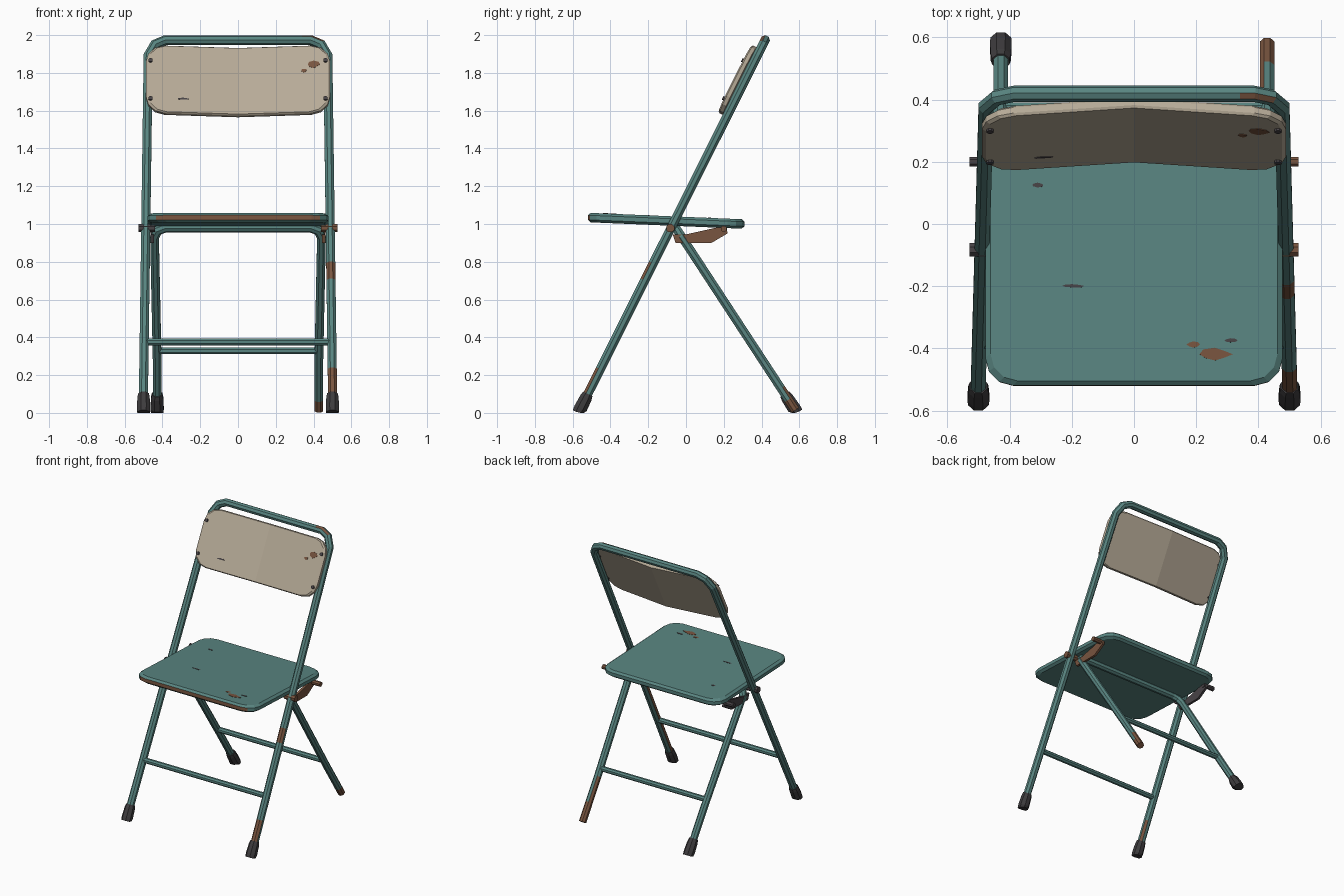
import bpy, bmesh, math, random
from mathutils import Vector, Matrix

random.seed(4)
if "Cube" in bpy.data.objects:
    bpy.data.objects.remove(bpy.data.objects["Cube"])


def material(name, rgb):
    m = bpy.data.materials.new(name)
    m.use_nodes = True
    color = (*rgb, 1)
    m.diffuse_color = color
    bsdf = m.node_tree.nodes["Principled BSDF"]
    bsdf.inputs["Base Color"].default_value = color
    bsdf.inputs["Roughness"].default_value = 0.7
    return m


TEAL = material("teal paint", (0.10, 0.235, 0.22))
CREAM = material("cream board", (0.47, 0.405, 0.31))
RUST = material("rust", (0.19, 0.09, 0.05))
RUBBER = material("dark rubber", (0.048, 0.045, 0.048))
IRON = material("bare iron", (0.065, 0.057, 0.062))


def finish(name, bm, mats, rule=None):
    bmesh.ops.recalc_face_normals(bm, faces=bm.faces)
    for f in bm.faces:
        if rule and rule(f.calc_center_median(), f.normal):
            f.material_index = 1
    mesh = bpy.data.meshes.new(name)
    bm.to_mesh(mesh)
    bm.free()
    for m in mats:
        mesh.materials.append(m)
    obj = bpy.data.objects.new(name, mesh)
    bpy.context.collection.objects.link(obj)
    return obj


def loft(bm, rings):
    n = len(rings[0])
    for a, b in zip(rings, rings[1:]):
        for i in range(n):
            j = (i + 1) % n
            bm.faces.new((a[i], a[j], b[j], b[i]))
    bm.faces.new(rings[0])
    bm.faces.new(rings[-1])


def tube(name, path, radii, side, mats, rule=None, sides=8):
    """Sweep a polygon along a path; side is a vector across the path."""
    pts = [Vector(p) for p in path]
    if not isinstance(radii, (list, tuple)):
        radii = [radii] * len(pts)
    bm, rings = bmesh.new(), []
    for i, p in enumerate(pts):
        into = (p - pts[max(i - 1, 0)]).normalized()
        out = (pts[min(i + 1, len(pts) - 1)] - p).normalized()
        t = (into + out).normalized()
        b = t.cross(Vector(side)).normalized()
        n = b.cross(t)
        miter = 1 / max(t.dot(into), t.dot(out))
        ring = []
        for k in range(sides):
            a = 2 * math.pi * (k + 0.5) / sides
            v = p + (n * math.cos(a) + b * math.sin(a) * miter) * radii[i]
            v.z = max(v.z, 0)
            ring.append(bm.verts.new(v))
        rings.append(ring)
    loft(bm, rings)
    return finish(name, bm, mats, rule)


def plate(name, outline, layers, matrix, mats, rule=None, bend=None, fold=False):
    """Stack scaled copies of an outline; layers are (scale, height)."""
    bm = bmesh.new()
    loft(bm, [[bm.verts.new((x * s, y * s, h)) for x, y in outline] for s, h in layers])
    if fold:
        bmesh.ops.bisect_plane(bm, geom=bm.verts[:] + bm.edges[:] + bm.faces[:],
                               plane_co=(0, 0, 0), plane_no=(1, 0, 0))
    for v in bm.verts:
        if bend:
            v.co.z += bend(v.co.x)
    bm.transform(matrix)
    return finish(name, bm, mats, rule)


def rounded(hx, hy, r, steps=3):
    pts = []
    for q, (sx, sy) in enumerate(((1, 1), (-1, 1), (-1, -1), (1, -1))):
        for k in range(steps + 1):
            a = (q + k / steps) * math.pi / 2
            pts.append((sx * (hx - r) + r * math.cos(a), sy * (hy - r) + r * math.sin(a)))
    return pts


def blob(x, y, w, h):
    pts = []
    for k in range(8):
        a, s = k * math.pi / 4, random.uniform(0.7, 1.1)
        pts.append((x + w / 2 * s * math.cos(a), y + h / 2 * s * math.sin(a)))
    return pts


# Main frame: front legs and back hoop in one leaning tube
def lean(x, z):
    return Vector((x, -0.57 + 0.501 * z, z))


def leg_x(z):
    return 0.502 - 0.014 * z


half = [lean(leg_x(z), z) for z in (0.02, 0.23, 0.7, 0.79, 0.96, 1.89)]
half += [lean(0.44, 1.95), lean(0.385, 1.973), lean(0.34, 1.973)]
mirror = Matrix.Scale(-1, 3, (1, 0, 0))


def frame_rust(c, n):
    if c.x < 0:
        return c.z < 0.2 and n.y > 0.5 and n.x > 0.1
    if c.z > 1.94:
        return c.x > 0.35 and n.z > 0.6 and n.y < 0.1
    return ((c.z < 0.23 and n.y < -0.1) or (c.z < 0.96 and n.x < -0.9)
            or (0.7 < c.z < 0.79 and n.y < -0.5))


across = Vector((0, -0.894, 0.448))
tube("main_frame", half + [mirror @ p for p in reversed(half)], 0.026, across,
     [TEAL, RUST], frame_rust)

# Rear leg hoop, hinged under the seat
def rear(x, z):
    return Vector((x, 0.588 - 0.655 * z, z))


rear_half = [rear(0.428, z) for z in (0.014, 0.07, 0.13, 0.28)]
rear_half += [rear(0.442, 0.93), rear(0.425, 0.965), rear(0.385, 0.98)]


def rear_rust(c, n):
    return c.x > 0 and (c.z < 0.07 or (c.z < 0.13 and n.y > 0)
                        or (c.z < 0.28 and n.x < -0.3 and n.y > -0.2))


tube("rear_legs", rear_half + [mirror @ p for p in reversed(rear_half)], 0.025,
     (0, 0.836, 0.548), [TEAL, RUST], rear_rust)

# Cross bars
for name, p in (("front_crossbar", lean(0.49, 0.375)), ("rear_crossbar", rear(0.43, 0.328))):
    tube(name, [p, mirror @ p], 0.019, (0, 0, 1), [TEAL])

# Rubber feet; the rear left one is missing
def foot(name, line, x):
    tube(name, [line(x, 0), line(x, 0.025), line(x, 0.08), line(x, 0.1)],
         [0.036, 0.038, 0.035, 0.03], (1, 0, 0), [RUBBER])


foot("front_left_foot", lean, 0.5)
foot("front_right_foot", lean, -0.5)
foot("rear_right_foot", rear, -0.428)

# Seat pan with a worn front rim
seat_m = Matrix.Translation((0, -0.105, 1.017)) @ Matrix.Rotation(-0.042, 4, "X")
plate("seat", rounded(0.478, 0.415, 0.09),
      [(0.965, -0.025), (1, -0.012), (1, 0.012), (0.965, 0.025)], seat_m,
      [TEAL, RUST], lambda c, n: n.y < -0.95)

# Backrest board, folded slightly at its middle
def fold_depth(x):
    return -0.033 * (1 - abs(x) / 0.45)


back_m = Matrix.Translation((0, 0.272, 1.763)) @ Matrix.Rotation(math.radians(63.4), 4, "X")
plate("backrest", rounded(0.488, 0.2, 0.1),
      [(0.975, -0.018), (1, -0.01), (1, 0.01), (0.975, 0.018)], back_m,
      [CREAM], bend=fold_depth, fold=True)
for sx, side in ((1, "left"), (-1, "right")):
    for v, level in ((0.105, "upper"), (-0.12, "lower")):
        ends = [back_m @ Vector((sx * 0.463, v, h)) for h in (-0.02, 0.027)]
        tube(f"{level}_{side}_rivet", ends, 0.012, (1, 0, 0), [IRON])

# Chipped paint on the seat and backrest
chips = [
    ("seat", -0.31, 0.23, 0.045, 0.016, IRON),
    ("seat", -0.2, -0.095, 0.08, 0.012, IRON),
    ("seat", 0.31, -0.27, 0.045, 0.013, IRON),
    ("seat", 0.26, -0.315, 0.11, 0.045, RUST),
    ("seat", 0.19, -0.283, 0.04, 0.02, RUST),
    ("backrest", 0.4, 0.085, 0.08, 0.045, RUST),
    ("backrest", 0.35, 0.05, 0.035, 0.022, RUST),
    ("backrest", -0.29, -0.115, 0.07, 0.012, IRON),
]
for i, (part, x, y, w, h, mat) in enumerate(chips):
    on_seat = part == "seat"
    top = 0.025 if on_seat else 0.018
    plate(f"{part}_chip_{i}", blob(x, y, w, h), [(1, top - 0.002), (1, top + 0.002)],
          seat_m if on_seat else back_m, [mat], bend=None if on_seat else fold_depth)

# Hinge brackets, pivots and bolts on both sides
profile = [(-0.07, 0.945), (-0.055, 0.9), (0.135, 0.9), (0.22, 0.95), (0.215, 0.985),
           (0.18, 0.985), (0, 0.945)]
upright = Matrix(((0, 0, 1), (1, 0, 0), (0, 1, 0))).to_4x4()
for sx, side, mat in ((1, "left", RUST), (-1, "right", IRON)):
    plate(f"{side}_bracket", profile, [(1, sx * 0.445), (1, sx * 0.462)], upright, [mat])
    for name, y, z, r in (("pivot", -0.083, 0.978, 0.023), ("bolt", 0.2, 0.975, 0.017)):
        tube(f"{side}_{name}", [(sx * 0.44, y, z), (sx * 0.528, y, z)], r, (0, 0, 1), [mat])
